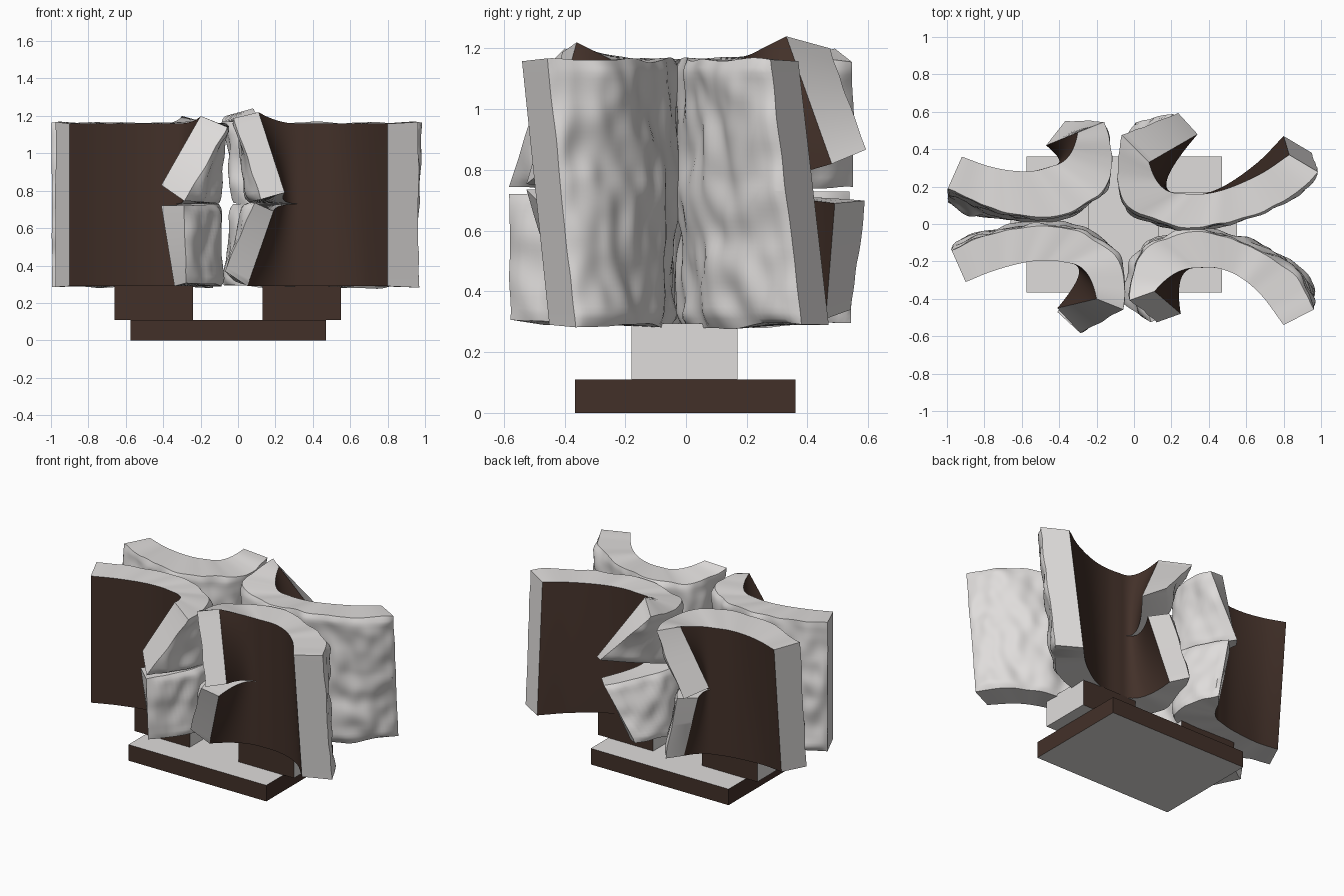
import bpy, bmesh, math
from mathutils import Vector, noise

if "Cube" in bpy.data.objects:
    bpy.data.objects.remove(bpy.data.objects["Cube"])

def material(name, rgb):
    m = bpy.data.materials.new(name)
    m.diffuse_color = (*rgb, 1)
    m.use_nodes = True
    m.node_tree.nodes["Principled BSDF"].inputs["Base Color"].default_value = m.diffuse_color
    return m

STONE = material("pale_stone", (0.74, 0.72, 0.71))
BROWN = material("dark_brown", (0.055, 0.03, 0.022))
Z_TOP, Z_MID, Z_LOW = 1.158, 0.73, 0.29
SEG, NV = 14, 22          # samples per rail segment, rows per half


def finish(name, bm):
    bmesh.ops.remove_doubles(bm, verts=bm.verts, dist=0.0002)
    bmesh.ops.recalc_face_normals(bm, faces=bm.faces)
    me = bpy.data.meshes.new(name)
    bm.to_mesh(me)
    bm.free()
    me.materials.append(STONE)
    me.materials.append(BROWN)
    ob = bpy.data.objects.new(name, me)
    bpy.context.collection.objects.link(ob)
    return ob


def box(name, lo, hi, brown_axes):
    """Box whose faces along the given axes are brown, the others stone."""
    bm = bmesh.new()
    bmesh.ops.create_cube(bm, size=1)
    for v in bm.verts:
        v.co = Vector([(a + b) / 2 + c * (b - a) for a, b, c in zip(lo, hi, v.co)])
    bm.normal_update()
    for f in bm.faces:
        axis = max(range(3), key=lambda i: abs(f.normal[i]))
        f.material_index = 1 if axis in brown_axes else 0
    finish(name, bm)


def rail(plan, z, lean, tip, curl):
    """Smooth curve through the plan points, then a curl out to the tip corner."""
    p = []
    for i, (x, y) in enumerate(plan):
        w = max(0, 1 - i / 2.5) * (Z_TOP - z) / (Z_TOP - Z_LOW)
        p.append(Vector((x + lean[0] * w, y + lean[1] * w, z)))
    p = [2 * p[0] - p[1]] + p + [2 * p[-1] - p[-2]]
    out = []
    for i in range(1, len(p) - 2):
        a, b, c, d = p[i - 1:i + 3]
        for k in range(SEG):
            t = k / SEG
            out.append(0.5 * (2 * b + (c - a) * t + (2 * a - 5 * b + 4 * c - d) * t * t
                              + (3 * b - a - 3 * c + d) * t ** 3))
    last, tip = p[-2], Vector(tip)
    ctrl = last + (p[-2] - p[-3]).normalized() * curl * (tip - last).length
    n = SEG * 2
    for k in range(n + 1):
        t = k / n
        out.append(last * (1 - t) ** 2 + ctrl * 2 * t * (1 - t) + tip * t * t)
    return out


def rough(p):
    """Hewn stone relief."""
    q = Vector((p.x, p.y, p.z * 0.7))
    return 0.028 * noise.noise(q * 5) + 0.02 * noise.noise(q * 11 + Vector((3, 1, 7)))


def half(bm, outer, inner, z0, z1, lean, tips, upper):
    """Half-height curved slab; tips: top outer, top inner, low outer, low inner."""
    ct, cl = (0.46, 0.32) if upper else (0.32, 0.44)
    ot, it = rail(outer, z1, lean, tips[0], ct), rail(inner, z1, lean, tips[1], 0.45)
    ol, il = rail(outer, z0, lean, tips[2], cl), rail(inner, z0, lean, tips[3], 0.45)
    n = len(ot)
    split = (len(outer) - 1) * SEG
    O, I = [], []
    for i in range(n):
        ro, ri = [], []
        ends = min((ot[i] - ot[0]).length, (ot[i] - ot[-1]).length)
        open_slit = min(1, max(0, (i - split) / SEG))
        for j in range(NV + 1):
            v = j / NV
            a, b = ol[i].lerp(ot[i], v), il[i].lerp(it[i], v)
            h = 0.43
            free, slit = ((1 - v) * h, v * h) if upper else (v * h, (1 - v) * h)
            # rounded rim along free edges, none across the closed seam
            rim = lambda d: math.sqrt(min(1, d / 0.035))
            w = rim(ends) * rim(free) * (1 - open_slit * (1 - rim(slit)))
            off = 0.005 - 0.015 * (1 - w) + rough(a) * (0.4 + 0.6 * w)
            edge = Vector((0, 0, 0))
            if free < 1e-6:      # wavy rim of the stone skin
                edge.z = (0.004 + 0.016 * noise.noise(a * 6)) * (1 if upper else -1)
            ro.append(bm.verts.new(a + (a - b).normalized() * off + edge))
            ri.append(bm.verts.new(b))
        O.append(ro)
        I.append(ri)
    for i in range(n - 1):
        for j in range(NV):
            bm.faces.new((O[i][j], O[i + 1][j], O[i + 1][j + 1], O[i][j + 1]))
            f = bm.faces.new((I[i][j], I[i][j + 1], I[i + 1][j + 1], I[i + 1][j]))
            f.material_index = 1
        for j, is_slit in ((0, upper), (NV, not upper)):
            if not is_slit or i >= split:
                bm.faces.new((O[i][j], I[i][j], I[i + 1][j], O[i + 1][j]))
    for i in (0, n - 1):
        for j in range(NV):
            bm.faces.new((O[i][j], O[i][j + 1], I[i][j + 1], I[i][j]))


def shell(name, outer, inner, lean, up, low):
    bm = bmesh.new()
    half(bm, outer, inner, Z_MID, Z_TOP, lean, up, True)
    half(bm, outer, inner, Z_LOW, Z_MID, lean, low, False)
    ob = finish(name, bm)
    bpy.ops.object.select_all(action='DESELECT')
    ob.select_set(True)
    bpy.context.view_layer.objects.active = ob
    bpy.ops.object.shade_smooth_by_angle(angle=math.radians(40))


# base plate and two support blocks
box("base_plate", (-0.575, -0.365, 0), (0.47, 0.36, 0.11), (0, 1))
box("left_support", (-0.66, -0.18, 0.11), (-0.24, 0.17, 0.295), (1,))
box("right_support", (0.13, -0.18, 0.11), (0.55, 0.17, 0.295), (1,))

# four curved shells with split, curling tips
shell("back_left_shell",
      [(-1.0, .18), (-.8, .09), (-.58, .035), (-.35, .05), (-.2, .14)],
      [(-.92, .36), (-.78, .31), (-.65, .285), (-.53, .285), (-.42, .315)], (0, -.08),
      [(-.15, .55, 1.15), (-.3, .49, 1.2), (-.36, .56, .74), (-.47, .42, .8)],
      [(-.3, .55, .73), (-.4, .44, .72), (-.22, .55, .3), (-.3, .45, .3)])
shell("back_right_shell",
      [(.99, .275), (.8, .11), (.5, 0), (.25, -.02), (.03, .05)],
      [(.83, .37), (.68, .27), (.5, .19), (.36, .16), (.23, .165)], (-.03, .1),
      [(-.07, .48, 1.19), (.08, .33, 1.24), (.23, .6, .87), (.34, .48, .82)],
      [(.2, .6, .7), (.3, .49, .69), (0, .55, .35), (.1, .46, .31)])
shell("front_left_shell",
      [(-.98, -.13), (-.78, -.04), (-.5, -.005), (-.3, -.03), (-.15, -.12)],
      [(-.9, -.31), (-.75, -.25), (-.58, -.205), (-.45, -.195), (-.34, -.21)], (0, 0),
      [(-.05, -.46, 1.13), (-.2, -.4, 1.2), (-.28, -.59, .74), (-.41, -.45, .83)],
      [(-.28, -.59, .72), (-.41, -.47, .72), (-.27, -.59, .31), (-.34, -.47, .29)])
shell("front_right_shell",
      [(.975, -.45), (.86, -.27), (.65, -.12), (.38, -.035), (.14, -.08)],
      [(.8, -.54), (.68, -.38), (.56, -.28), (.44, -.235), (.33, -.235)], (0, .09),
      [(-.03, -.41, 1.18), (.11, -.36, 1.22), (.11, -.53, .75), (.25, -.48, .79)],
      [(.08, -.53, .74), (.19, -.48, .69), (-.08, -.42, .38), (.05, -.38, .29)])
